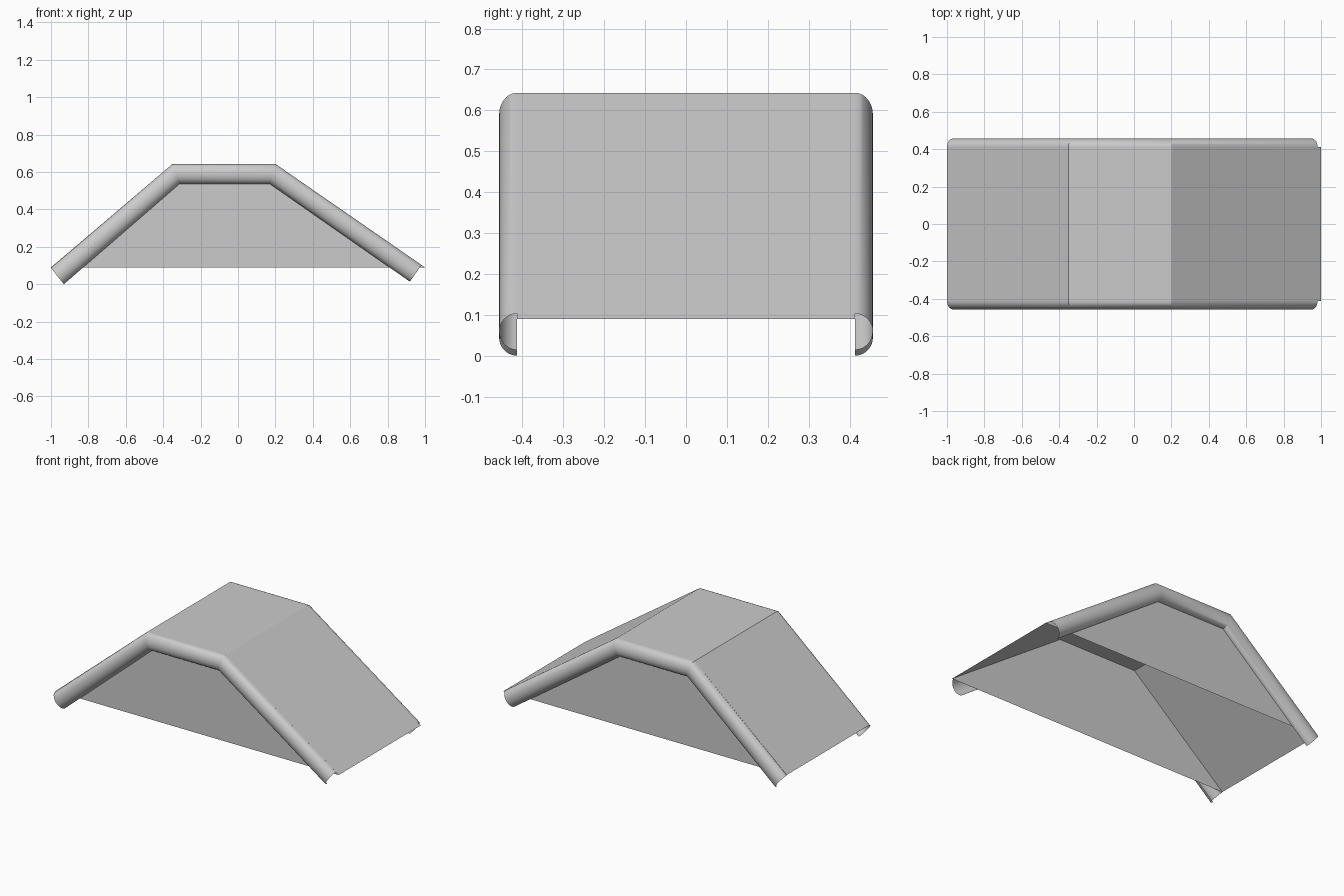
import bpy, math

if "Cube" in bpy.data.objects:
    bpy.data.objects.remove(bpy.data.objects["Cube"])

W = 0.413      # half width of the sheet
BULGE = 0.044  # how far the rims stick out
SEG = 20       # facets round each half-tube rim


def make(name, verts, faces, smooth=False):
    me = bpy.data.meshes.new(name)
    me.from_pydata(verts, [], faces)
    me.update()
    ob = bpy.data.objects.new(name, me)
    bpy.context.collection.objects.link(ob)
    if smooth:
        bpy.ops.object.select_all(action='DESELECT')
        ob.select_set(True)
        bpy.context.view_layer.objects.active = ob
        bpy.ops.object.shade_smooth_by_angle(angle=math.radians(28))
    return ob


# Bent top sheet
profile = [(-1.0, 0.09), (-0.35, 0.643), (0.2, 0.643), (1.0, 0.09)]
n = len(profile)
verts = [(x, y, z) for y in (-W, W) for x, z in profile]
make("top_sheet", verts, [(i, i + 1, n + i + 1, n + i) for i in range(n - 1)])

# Half-tube rims follow the sheet, mitred at the bends, open at the ends
upper = [(-1.0, 0.087), (-0.35, 0.643), (0.2, 0.643), (0.981, 0.103)]
lower = [(-0.931, 0.0), (-0.312, 0.537), (0.169, 0.537), (0.919, 0.014)]

for side, label in ((-1, "front"), (1, "back")):
    # Flat side panel
    panel = [(x, side * W, z) for x, z in profile]
    make(label + "_panel", panel, [(0, 3, 2, 1) if side > 0 else (0, 1, 2, 3)][:1])

    verts, faces = [], []
    for (ux, uz), (lx, lz) in zip(upper, lower):
        for k in range(SEG + 1):
            a = math.pi * k / SEG
            t = (1 - math.cos(a)) / 2
            verts.append((ux + (lx - ux) * t,
                          side * (W + BULGE * math.sin(a)),
                          uz + (lz - uz) * t))
    m = SEG + 1
    for i in range(len(upper) - 1):
        for k in range(SEG):
            q = (i * m + k, i * m + k + 1, (i + 1) * m + k + 1, (i + 1) * m + k)
            faces.append(q if side < 0 else q[::-1])
    make(label + "_rim", verts, faces, smooth=True)
